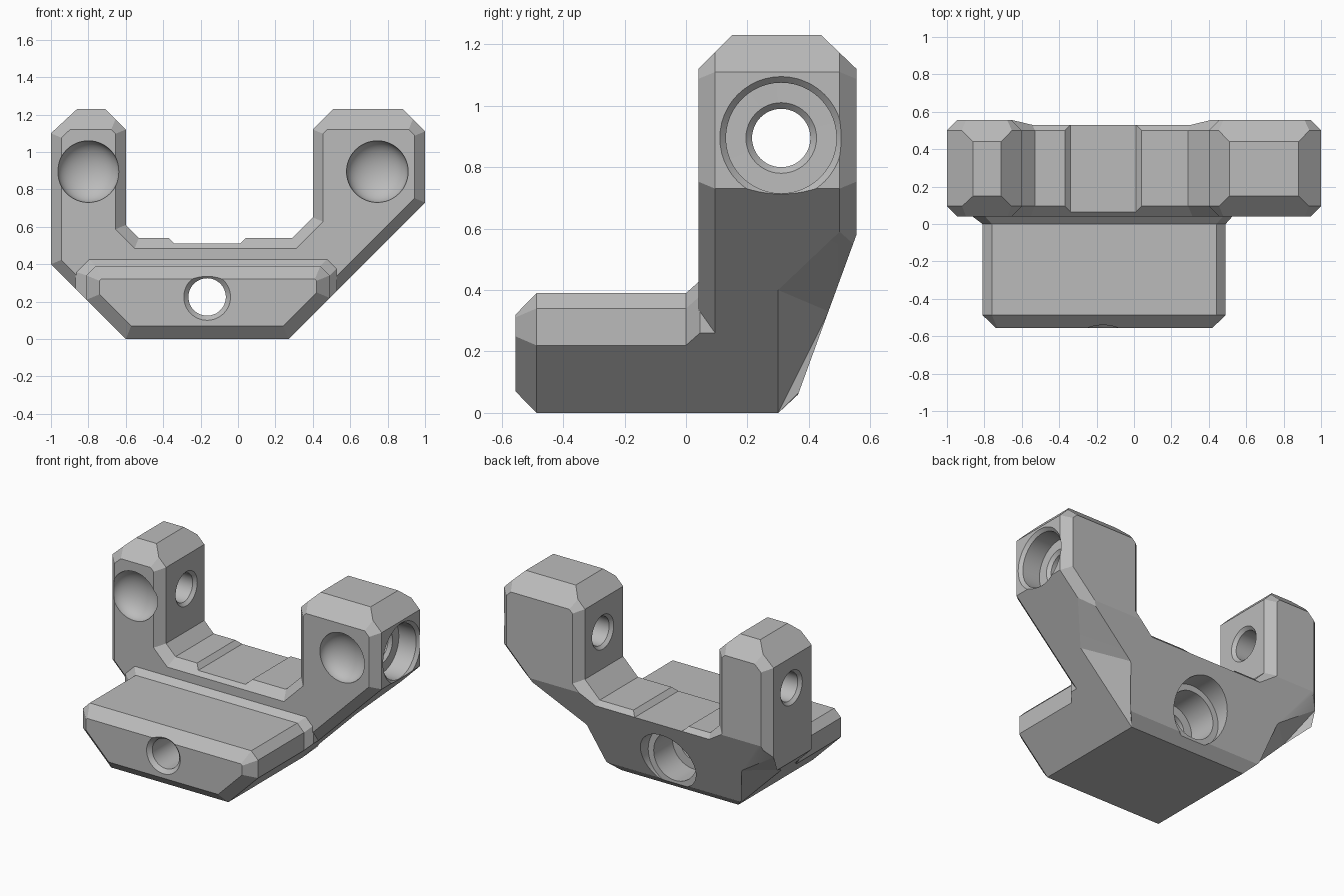
import bpy, bmesh, math
from mathutils import Vector, Matrix

if "Cube" in bpy.data.objects:
    bpy.data.objects.remove(bpy.data.objects["Cube"])

grey = bpy.data.materials.new("light grey")
GREY = (0.5, 0.5, 0.5, 1)
grey.use_nodes = True
grey.diffuse_color = GREY
grey.node_tree.nodes["Principled BSDF"].inputs["Base Color"].default_value = GREY


def make(name, bm):
    bmesh.ops.recalc_face_normals(bm, faces=bm.faces)
    mesh = bpy.data.meshes.new(name)
    bm.to_mesh(mesh)
    bm.free()
    mesh.materials.append(grey)
    ob = bpy.data.objects.new(name, mesh)
    bpy.context.collection.objects.link(ob)
    return ob


def inset(points, d):
    """Move every edge of a counter-clockwise outline inwards by d."""
    out = []
    for i, p in enumerate(points):
        a, b, c = Vector(points[i - 1]), Vector(p), Vector(points[(i + 1) % len(points)])
        u, v = (b - a).normalized(), (c - b).normalized()
        n, m = Vector((-u.y, u.x)), Vector((-v.y, v.x))
        out.append(tuple(b + (n + m) * d / (1 + n.dot(m))))
    return out


def loft(name, sections):
    """Join (y, outline) sections, outlines being in x and z."""
    bm = bmesh.new()
    rings = [[bm.verts.new((x, y, z)) for x, z in pts] for y, pts in sections]
    n = len(rings[0])
    for a, b in zip(rings, rings[1:]):
        for i in range(n):
            j = (i + 1) % n
            bm.faces.new((a[i], a[j], b[j], b[i]))
    bm.faces.new(rings[0])
    bm.faces.new(rings[-1])
    return make(name, bm)


def lathe(name, axis, centre, profile, seg=48):
    """Round cutter along x or y from (position, radius) pairs."""
    bm = bmesh.new()
    rings = []
    for t, r in profile:
        ring = []
        for i in range(seg):
            a = math.tau * i / seg
            u, v = centre[0] + r * math.cos(a), centre[1] + r * math.sin(a)
            ring.append(bm.verts.new((t, u, v) if axis == "x" else (u, t, v)))
        rings.append(ring)
    for a, b in zip(rings, rings[1:]):
        for i in range(seg):
            j = (i + 1) % seg
            bm.faces.new((a[i], a[j], b[j], b[i]))
    bm.faces.new(rings[0])
    bm.faces.new(rings[-1])
    return make(name, bm)


def combine(target, tool, op):
    mod = target.modifiers.new(op, "BOOLEAN")
    mod.operation, mod.object, mod.solver = op, tool, "EXACT"
    bpy.context.view_layer.objects.active = target
    bpy.ops.object.modifier_apply(modifier=mod.name)
    bpy.data.objects.remove(tool)


# Forked frame: bevelled outline, trimmed by the side silhouette
fork = [(-0.6, 0), (0.27, 0), (1, 0.73), (1, 1.11), (0.88, 1.23), (0.51, 1.23),
        (0.4, 1.12), (0.4, 0.65), (0.29, 0.54), (-0.53, 0.54), (-0.6, 0.61),
        (-0.6, 1.12), (-0.71, 1.23), (-0.86, 1.23), (-1, 1.1), (-1, 0.4)]
small = inset(fork, 0.055)
body = loft("bracket_body", [(0.04, small), (0.095, fork), (0.5, fork), (0.555, small)])

side = [(0, -0.01), (0.29, -0.01), (0.365, 0.06), (0.555, 0.58), (0.555, 1.12),
        (0.44, 1.23), (0.15, 1.23), (0.04, 1.12), (0, 1.12)]
bm = bmesh.new()
cap = bm.faces.new([bm.verts.new((-1.1, y, z)) for y, z in side])
ext = bmesh.ops.extrude_face_region(bm, geom=[cap])["geom"]
bmesh.ops.translate(bm, vec=(2.2, 0, 0), verts=[v for v in ext if isinstance(v, bmesh.types.BMVert)])
combine(body, make("side_envelope", bm), "INTERSECT")

# Twisted facets under both arms at the back
facets = [
    [(0.27, 0.3, 0), (0.67, 0.3, 0.4), (0.86, 0.5, 0.59), (0.8, 0.56, 0.58),
     (0.415, 0.465, 0.33), (0.9, 0.9, 0.2)],
    [(-0.6, 0.3, 0), (-0.92, 0.3, 0.32), (-1, 0.5, 0.5), (-0.93, 0.56, 0.58),
     (-0.74, 0.465, 0.33), (-1.3, 0.9, 0.2)]]
for pts in facets:
    bm = bmesh.new()
    a, b, d, e, c, p = [bm.verts.new(q) for q in pts]
    for tri in ((a, b, c), (b, d, c), (d, e, c)):
        bm.faces.new(tri)
    for u, v in ((a, b), (b, d), (d, e), (e, c), (c, a)):
        bm.faces.new((v, u, p))
    combine(body, make("facet_cutter", bm), "DIFFERENCE")

# Front foot, flaring where it meets the frame
foot = [(-0.6, 0), (0.27, 0), (0.49, 0.22), (0.49, 0.34), (0.44, 0.39),
        (-0.76, 0.39), (-0.81, 0.34), (-0.81, 0.21)]
flare = [(-0.6, 0), (0.27, 0), (0.53, 0.26), (0.53, 0.38), (0.48, 0.43),
         (-0.8, 0.43), (-0.87, 0.36), (-0.87, 0.27)]
combine(body, loft("foot", [(-0.555, inset(foot, 0.07)), (-0.487, foot), (0, foot),
                            (0.045, flare), (0.1, flare)]), "UNION")

# Shallow notch in the saddle floor
notch = [(-0.34, 0.51), (0.01, 0.51), (0.1, 0.6), (-0.43, 0.6)]
combine(body, loft("notch_cutter", [(0, notch), (0.7, notch)]), "DIFFERENCE")

# Cross pin hole through both arms, counterbored on the left
pin = (0.31, 0.895)
for profile in (
        [(-1.1, 0.215), (-1, 0.115), (-0.98, 0.095), (-0.62, 0.095), (-0.6, 0.115), (-0.5, 0.215)],
        [(0.3, 0.215), (0.4, 0.115), (0.42, 0.095), (0.83, 0.095), (0.85, 0.115),
         (0.851, 0.18), (0.98, 0.18), (1, 0.2), (1.1, 0.3)]):
    combine(body, lathe("pin_cutter", "x", pin, profile), "DIFFERENCE")

# Bolt hole through the foot, stepped at the back
bolt = [(-0.6, 0.17), (-0.555, 0.125), (-0.53, 0.1), (0.15, 0.1), (0.151, 0.16),
        (0.35, 0.16), (0.351, 0.2), (0.7, 0.2)]
combine(body, lathe("bolt_cutter", "y", (-0.165, 0.225), bolt), "DIFFERENCE")

# Round dimples on the front of the arms
for x in (-0.8, 0.745):
    bm = bmesh.new()
    bmesh.ops.create_uvsphere(bm, u_segments=48, v_segments=24, radius=0.165)
    bmesh.ops.transform(bm, verts=bm.verts, matrix=Matrix.Translation((x, 0.041, 0.895))
                        @ Matrix.Diagonal((1, 0.65, 1, 1)) @ Matrix.Rotation(math.pi / 2, 4, "X"))
    combine(body, make("dimple_cutter", bm), "DIFFERENCE")

# Smooth bores, crisp planes
bpy.ops.object.select_all(action="DESELECT")
body.select_set(True)
bpy.context.view_layer.objects.active = body
bpy.ops.object.shade_smooth_by_angle(angle=math.radians(15))
